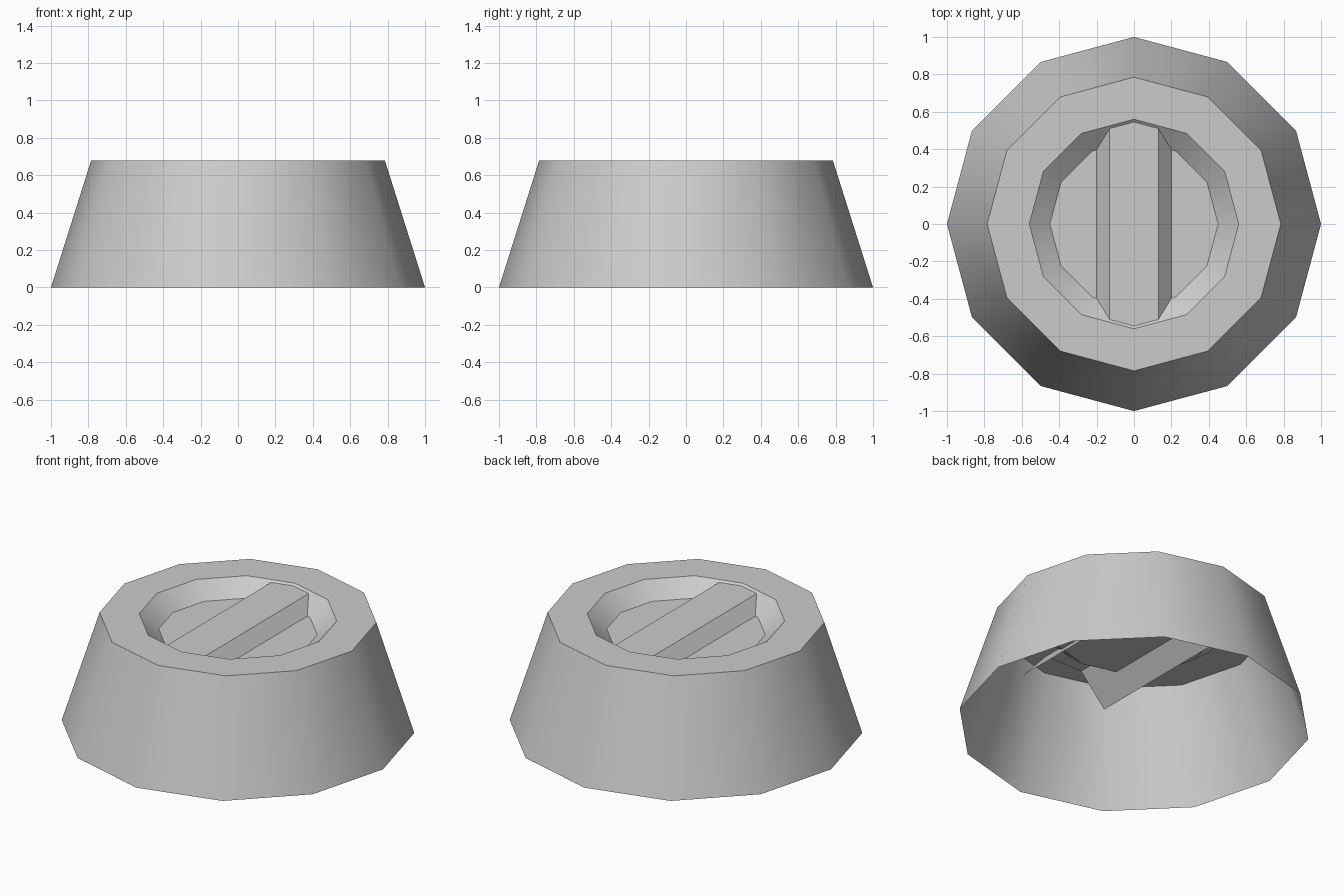
import bpy
import bmesh
import math

cube = bpy.data.objects.get("Cube")
if cube:
    bpy.data.objects.remove(cube, do_unlink=True)

SIDES = 12

grey = bpy.data.materials.new("light_grey")
grey.use_nodes = True
colour = (0.6, 0.6, 0.6, 1.0)
grey.diffuse_color = colour
grey.node_tree.nodes["Principled BSDF"].inputs["Base Color"].default_value = colour


def add_object(name, bm):
    mesh = bpy.data.meshes.new(name)
    bm.to_mesh(mesh)
    bm.free()
    mesh.materials.append(grey)
    obj = bpy.data.objects.new(name, mesh)
    bpy.context.collection.objects.link(obj)
    return obj


def ring(bm, radius, z):
    return [bm.verts.new((radius * math.cos(i * math.tau / SIDES),
                          radius * math.sin(i * math.tau / SIDES), z))
            for i in range(SIDES)]


# Knob shell: open underneath, tapered wall, flat rim, sunken dish
profile = [(1.0, 0.0), (0.785, 0.68), (0.56, 0.68), (0.45, 0.59)]
bm = bmesh.new()
rings = [ring(bm, r, z) for r, z in profile]
for low, high in zip(rings, rings[1:]):
    for i in range(SIDES):
        j = (i + 1) % SIDES
        bm.faces.new((low[i], low[j], high[j], high[i]))
bm.faces.new(rings[-1])
shell = add_object("knob_shell", bm)

bpy.ops.object.select_all(action="DESELECT")
shell.select_set(True)
bpy.context.view_layer.objects.active = shell
bpy.ops.object.shade_smooth_by_angle(angle=math.radians(35))

# Grip bar: folded strip with sloping sides, open ends and underside
section = [(-0.3, 0.48), (-0.13, 0.668), (0.13, 0.668), (0.3, 0.48)]
bm = bmesh.new()
front, back = [[bm.verts.new((x, y, z)) for x, z in section]
               for y in (-0.62, 0.62)]
for i in range(len(section) - 1):
    bm.faces.new((front[i], front[i + 1], back[i + 1], back[i]))
add_object("grip_bar", bm)
